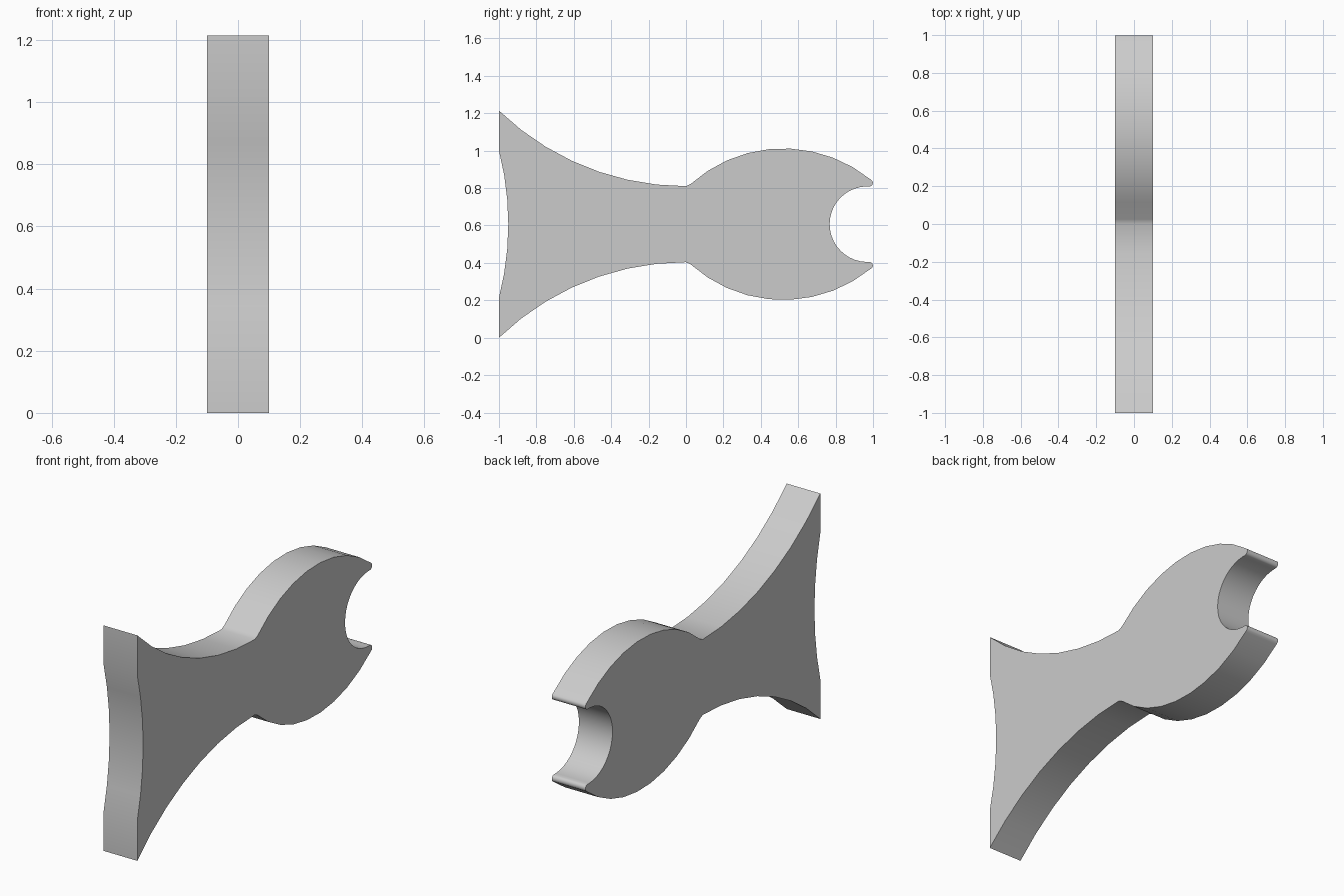
import bpy, bmesh
from math import sin, cos, atan2, pi, hypot

if "Cube" in bpy.data.objects:
    bpy.data.objects.remove(bpy.data.objects["Cube"], do_unlink=True)

MID_Z = 0.607
HALF_WIDTH = 0.1


def arc(center, start, end, steps):
    """Points on the shorter arc from start to end around center."""
    cy, cz = center
    r = hypot(start[0] - cy, start[1] - cz)
    a = atan2(start[1] - cz, start[0] - cy)
    sweep = (atan2(end[1] - cz, end[0] - cy) - a + pi) % (2 * pi) - pi
    return [(cy + r * cos(a + sweep * i / steps), cz + r * sin(a + sweep * i / steps))
            for i in range(steps + 1)]


# Upper half of the outline, measured from the middle height
upper = arc((-2.52, 0), (-0.95, 0), (-1, 0.393), 3)                 # hollow front edge
upper += arc((0, 1.643), (-1, 0.607), (0, 0.203), 7)                # flared waist
upper += arc((0.52, -0.335), (0.025, 0.215), (0.985, 0.239), 9)     # round head
upper += arc((0.98, 0.221), (0.995, 0.233), (0.985, 0.203), 5)      # rounded tip
upper += arc((0.97, 0), (0.965, 0.202), (0.77, 0), 10)              # round notch

# Mirror to the lower half, keeping the two midline points single
lower = [(y, -z) for y, z in reversed(upper[1:-1])]
outline = upper + lower

# Extrude the outline sideways into a plate
bm = bmesh.new()
face = bm.faces.new([bm.verts.new((-HALF_WIDTH, y, z + MID_Z)) for y, z in outline])
extruded = bmesh.ops.extrude_face_region(bm, geom=[face])["geom"]
bmesh.ops.translate(bm, vec=(2 * HALF_WIDTH, 0, 0),
                    verts=[v for v in extruded if isinstance(v, bmesh.types.BMVert)])
bmesh.ops.recalc_face_normals(bm, faces=bm.faces)
mesh = bpy.data.meshes.new("connector_plate")
bm.to_mesh(mesh)
bm.free()
plate = bpy.data.objects.new("connector_plate", mesh)
bpy.context.collection.objects.link(plate)

# Plain grey material
color = (0.6, 0.6, 0.6, 1)
grey = bpy.data.materials.new("light grey")
grey.use_nodes = True
grey.diffuse_color = color
grey.node_tree.nodes["Principled BSDF"].inputs["Base Color"].default_value = color
mesh.materials.append(grey)

# Smooth curved walls, sharp plate edges
bpy.ops.object.select_all(action="DESELECT")
plate.select_set(True)
bpy.context.view_layer.objects.active = plate
bpy.ops.object.shade_smooth_by_angle(angle=pi / 6)
